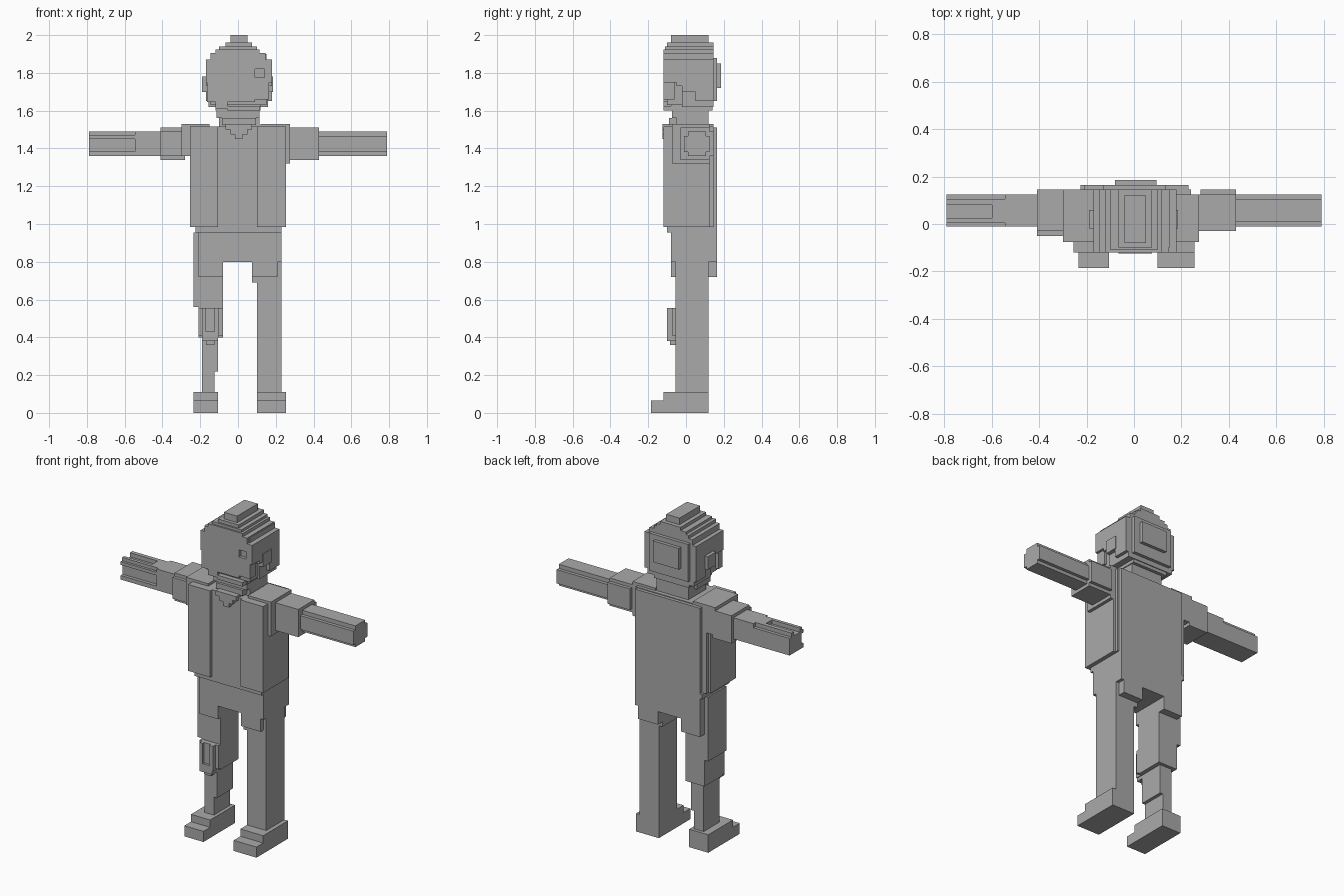
import bpy, bmesh

grey = bpy.data.materials.new("plain_grey")
grey.diffuse_color = (0.4, 0.4, 0.4, 1)


def part(name, *boxes):
    """One object made of blocks given as x0, x1, y0, y1, z0, z1."""
    bm = bmesh.new()
    for x0, x1, y0, y1, z0, z1 in boxes:
        for v in bmesh.ops.create_cube(bm, size=1)["verts"]:
            v.co = ((x0 + x1) / 2 + v.co.x * (x1 - x0),
                    (y0 + y1) / 2 + v.co.y * (y1 - y0),
                    (z0 + z1) / 2 + v.co.z * (z1 - z0))
    me = bpy.data.meshes.new(name)
    bm.to_mesh(me)
    bm.free()
    me.materials.append(grey)
    ob = bpy.data.objects.new(name, me)
    bpy.context.collection.objects.link(ob)
    return ob


# Boots
for name, x0, x1 in (("left_boot", -0.235, -0.105), ("right_boot", 0.10, 0.255)):
    part(name, (x0, x1, -0.185, 0.12, 0, 0.065), (x0, x1, -0.12, 0.12, 0.065, 0.11))

# Legs: one straight, one torn and padded at the knee
part("right_leg", (0.10, 0.23, -0.055, 0.12, 0.11, 0.98),
     (0.075, 0.10, -0.055, 0.12, 0.69, 0.80))
part("left_leg",
     (-0.235, -0.08, -0.055, 0.12, 0.56, 0.955),
     (-0.21, -0.08, -0.055, 0.12, 0.40, 0.56),
     (-0.19, -0.105, -0.055, 0.10, 0.22, 0.40),
     (-0.19, -0.125, -0.055, 0.10, 0.11, 0.22))
part("knee_pad",
     (-0.21, -0.08, -0.075, -0.055, 0.41, 0.555),
     (-0.19, -0.17, -0.10, -0.055, 0.40, 0.555),
     (-0.125, -0.10, -0.10, -0.055, 0.40, 0.555),
     (-0.17, -0.125, -0.085, -0.055, 0.36, 0.555),
     (-0.19, -0.105, -0.10, -0.055, 0.38, 0.43))

# Coat skirt, split between the legs
part("coat_skirt",
     (-0.21, 0.23, -0.08, 0.165, 0.80, 0.955),
     (-0.225, 0.23, -0.10, 0.165, 0.955, 0.985),
     (-0.21, -0.08, -0.08, 0.165, 0.72, 0.80),
     (0.075, 0.21, -0.08, 0.165, 0.72, 0.80))

# Torso with two raised front panels and a back plate
part("torso", (-0.24, 0.24, -0.10, 0.145, 0.985, 1.515))
part("front_panels",
     (-0.255, -0.105, -0.12, 0.125, 0.985, 1.515),
     (0.10, 0.255, -0.12, 0.125, 0.985, 1.515))
part("back_plate", (-0.21, 0.23, 0.10, 0.165, 0.98, 1.51))

# Shoulders and sleeves
part("left_shoulder", (-0.30, -0.15, -0.075, 0.145, 1.36, 1.53),
     (-0.41, -0.28, -0.03, 0.145, 1.34, 1.51),
     (-0.41, -0.28, -0.05, 0.12, 1.36, 1.49))
part("right_shoulder", (0.12, 0.275, -0.075, 0.125, 1.32, 1.53),
     (0.275, 0.43, -0.03, 0.125, 1.34, 1.51),
     (0.28, 0.43, -0.01, 0.145, 1.36, 1.49))

# Arms: the right has stepped corners, the left ends in a grooved hand
part("right_arm", (0.40, 0.79, -0.01, 0.125, 1.38, 1.465),
     (0.40, 0.79, 0.01, 0.105, 1.36, 1.49))
part("left_arm", (-0.545, -0.40, -0.01, 0.125, 1.36, 1.49))
part("left_hand",
     (-0.79, -0.54, 0.01, 0.125, 1.36, 1.465),
     (-0.79, -0.54, -0.01, 0.02, 1.36, 1.385),
     (-0.79, -0.54, -0.01, 0.02, 1.45, 1.47),
     (-0.79, -0.54, 0.005, 0.025, 1.46, 1.49),
     (-0.79, -0.54, 0.08, 0.105, 1.46, 1.49),
     (-0.60, -0.54, 0.02, 0.08, 1.46, 1.49))

# Neck and a stepped pointed collar
part("neck", (-0.10, 0.115, -0.05, 0.12, 1.50, 1.62))
part("collar", *[(-w, w + 0.01, -0.125, -0.05, z, z + 0.03)
                 for w, z in ((0.015, 1.45), (0.04, 1.475), (0.065, 1.50))],
     (-0.085, 0.095, -0.09, -0.04, 1.525, 1.56),
     (-0.115, 0.115, -0.075, 0.06, 1.56, 1.60))

# Head: core, cheeks, hair layers
part("head",
     (-0.145, 0.15, -0.10, 0.145, 1.63, 1.90),
     (-0.155, 0.16, -0.02, 0.145, 1.62, 1.87),
     (-0.12, 0.12, -0.08, 0.14, 1.60, 1.65))
part("face",
     (-0.165, 0.09, -0.12, -0.08, 1.645, 1.87),
     (0.09, 0.165, -0.12, -0.08, 1.82, 1.87),
     (0.145, 0.165, -0.12, -0.06, 1.66, 1.82),
     (0.09, 0.145, -0.12, -0.08, 1.66, 1.775),
     (-0.12, -0.055, -0.12, -0.08, 1.61, 1.65),
     (-0.055, 0.115, -0.12, -0.08, 1.60, 1.625))
part("hair_sides", *[(x0, x1, y0, y1, z0, 1.87)
                     for x0, x1 in ((-0.17, -0.14), (0.14, 0.18))
                     for y0, y1, z0 in ((-0.12, -0.05, 1.75), (-0.05, 0.05, 1.73),
                                        (0.05, 0.145, 1.65))])
part("ears", (-0.19, -0.15, -0.02, 0.06, 1.70, 1.78),
     (0.15, 0.185, -0.02, 0.06, 1.70, 1.78))
part("hair_top",
     (-0.145, 0.145, -0.12, 0.145, 1.87, 1.905),
     (-0.12, 0.115, -0.12, 0.145, 1.90, 1.925),
     (-0.10, 0.10, -0.11, 0.145, 1.92, 1.94),
     (-0.065, 0.075, -0.10, 0.145, 1.94, 1.96),
     (-0.04, 0.05, -0.08, 0.12, 1.96, 2.0))
part("hair_back", (-0.13, 0.135, 0.14, 0.165, 1.65, 1.88),
     (-0.08, 0.095, 0.16, 0.185, 1.72, 1.85))
